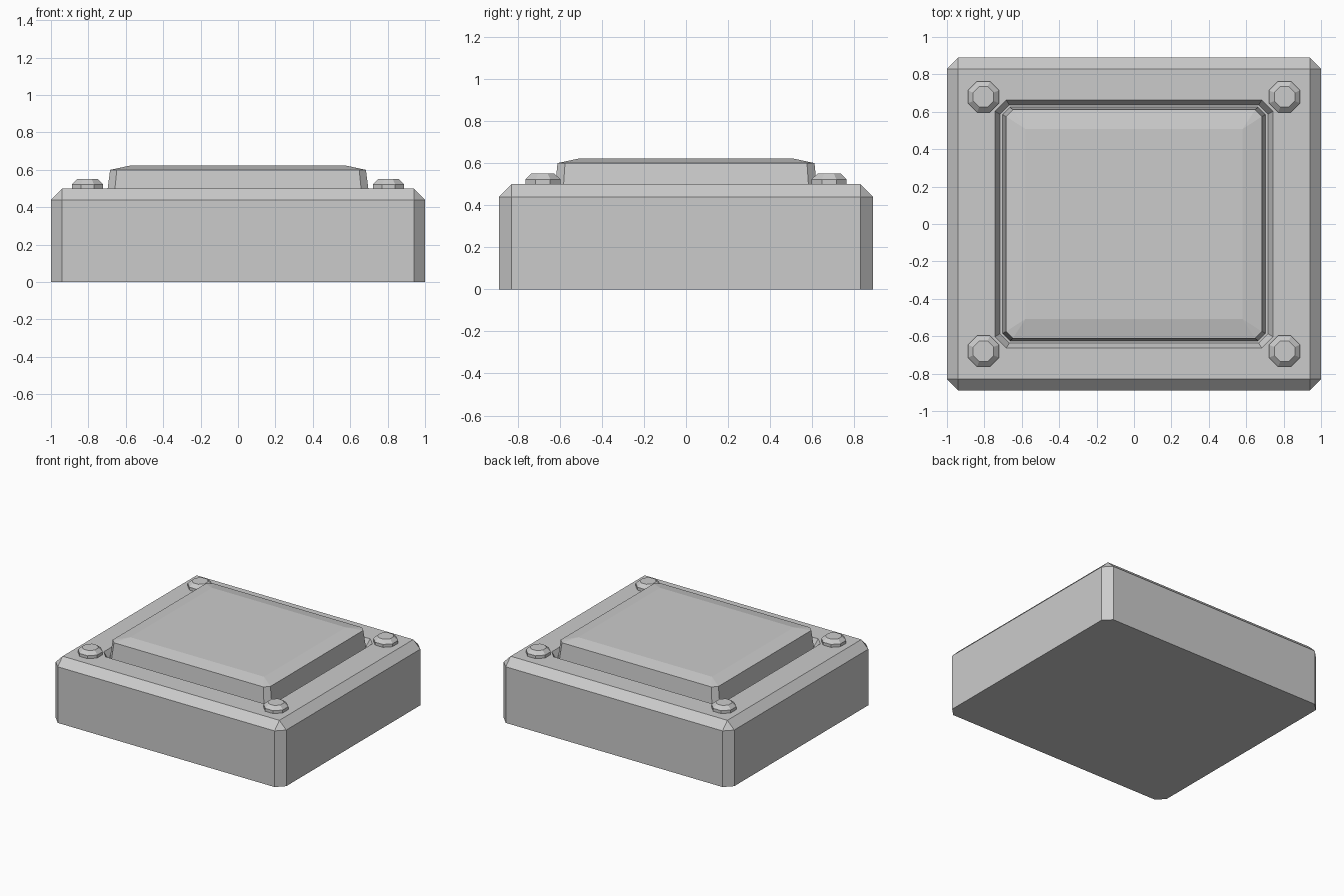
import bpy, bmesh, math

if "Cube" in bpy.data.objects:
    bpy.data.objects.remove(bpy.data.objects["Cube"])


def ring_points(hx, hy, c, z):
    """Rectangle with chamfered corners, counter-clockwise."""
    return [(hx, -hy + c, z), (hx, hy - c, z), (hx - c, hy, z), (-hx + c, hy, z),
            (-hx, hy - c, z), (-hx, -hy + c, z), (-hx + c, -hy, z), (hx - c, -hy, z)]


def loft(name, rings, location=(0, 0, 0)):
    """Join rings of (half x, half y, corner chamfer, z) and cap both ends."""
    bm = bmesh.new()
    loops = [[bm.verts.new(p) for p in ring_points(*r)] for r in rings]
    for a, b in zip(loops, loops[1:]):
        for i in range(8):
            j = (i + 1) % 8
            bm.faces.new((a[i], a[j], b[j], b[i]))
    bm.faces.new(loops[0][::-1])
    bm.faces.new(loops[-1])
    bmesh.ops.remove_doubles(bm, verts=bm.verts, dist=1e-4)
    bmesh.ops.recalc_face_normals(bm, faces=bm.faces)
    mesh = bpy.data.meshes.new(name)
    bm.to_mesh(mesh)
    bm.free()
    obj = bpy.data.objects.new(name, mesh)
    obj.location = location
    bpy.context.collection.objects.link(obj)
    return obj


# Chamfered base with a shallow recess in its top
loft("base", [
    (1.0, 0.89, 0.06, 0.0),
    (1.0, 0.89, 0.06, 0.44),
    (0.94, 0.83, 0.0, 0.5),
    (0.743, 0.663, 0.06, 0.5),
    (0.717, 0.637, 0.05, 0.45),
])

# Raised panel standing in the recess, with a shallow bevelled top
loft("raised_panel", [
    (0.703, 0.625, 0.04, 0.45),
    (0.684, 0.611, 0.036, 0.6),
    (0.58, 0.507, 0.0, 0.622),
])

# Octagonal corner bolts
c = 1 - math.tan(math.pi / 8)
for sx in (-1, 1):
    for sy in (-1, 1):
        loft("corner_bolt", [
            (0.083, 0.083, 0.083 * c, -0.01),
            (0.083, 0.083, 0.083 * c, 0.023),
            (0.055, 0.055, 0.055 * c, 0.05),
        ], (0.805 * sx, 0.68 * sy, 0.5))
